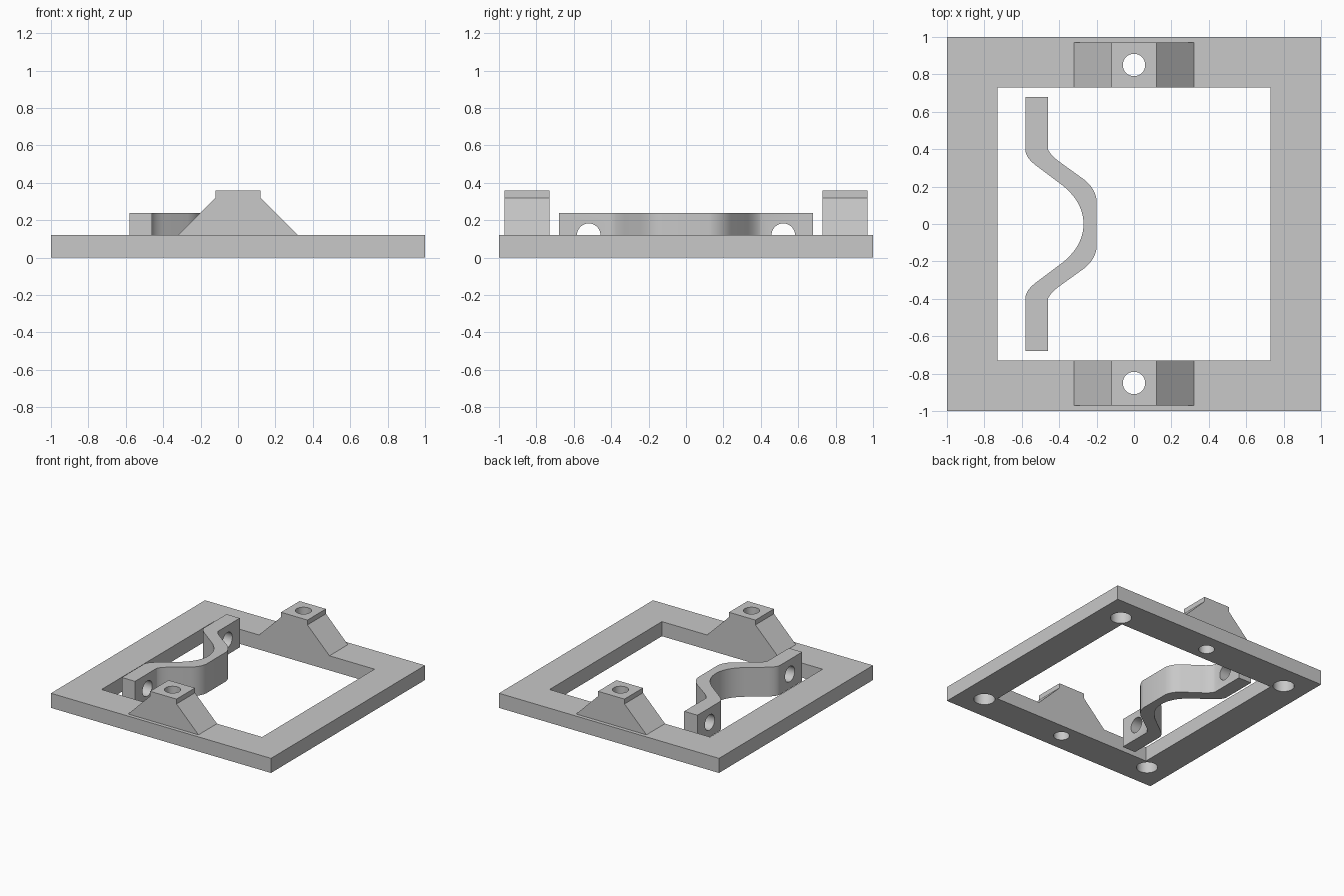
import bpy, bmesh
from mathutils import Vector
from math import radians, pi

default = bpy.data.objects.get("Cube")
if default:
    bpy.data.objects.remove(default, do_unlink=True)

grey = bpy.data.materials.new("plain_grey")
grey.use_nodes = True
grey.diffuse_color = (0.58, 0.58, 0.58, 1)
grey.node_tree.nodes["Principled BSDF"].inputs["Base Color"].default_value = grey.diffuse_color


def prism(name, points, offset):
    """Extrude a closed outline along an offset vector."""
    bm = bmesh.new()
    face = bm.faces.new([bm.verts.new(p) for p in points])
    grown = bmesh.ops.extrude_face_region(bm, geom=[face])["geom"]
    bmesh.ops.translate(bm, vec=offset,
                        verts=[g for g in grown if isinstance(g, bmesh.types.BMVert)])
    bmesh.ops.recalc_face_normals(bm, faces=bm.faces)
    mesh = bpy.data.meshes.new(name)
    bm.to_mesh(mesh)
    bm.free()
    mesh.materials.append(grey)
    obj = bpy.data.objects.new(name, mesh)
    bpy.context.collection.objects.link(obj)
    return obj


def square(half, z):
    return [(-half, -half, z), (half, -half, z), (half, half, z), (-half, half, z)]


def cylinder(radius, depth, location, rotation=(0, 0, 0)):
    bpy.ops.mesh.primitive_cylinder_add(vertices=48, radius=radius, depth=depth,
                                        location=location, rotation=rotation)
    obj = bpy.context.object
    obj.data.materials.append(grey)
    return obj


def select(obj):
    bpy.ops.object.select_all(action='DESELECT')
    obj.select_set(True)
    bpy.context.view_layer.objects.active = obj


def cut(obj, cutter):
    """Subtract the cutter from the object and discard it."""
    cutter.hide_render = True
    mod = obj.modifiers.new("cut", 'BOOLEAN')
    mod.operation = 'DIFFERENCE'
    mod.solver = 'EXACT'
    mod.object = cutter
    select(obj)
    bpy.ops.object.modifier_apply(modifier=mod.name)
    bpy.data.objects.remove(cutter, do_unlink=True)


def smooth(obj):
    select(obj)
    bpy.ops.object.shade_smooth_by_angle(angle=radians(30))


def arc(a, control, b, steps=12):
    """Points on a quadratic curve from a to b."""
    a, control, b = Vector(a), Vector(control), Vector(b)
    ts = [i / steps for i in range(steps + 1)]
    return [a * (1 - t) ** 2 + control * 2 * t * (1 - t) + b * t * t for t in ts]


# Square base frame with an open middle
frame = prism("base_frame", square(1, 0), (0, 0, 0.12))
cut(frame, prism("opening", square(0.73, -0.1), (0, 0, 0.4)))

# Blind corner sockets in the underside
for sx in (-1, 1):
    for sy in (-1, 1):
        cut(frame, cylinder(0.08, 0.2, (0.8 * sx, 0.8 * sy, 0)))

# Two tapered pedestals, each drilled right through the frame
half_outline = [(0.32, 0.12), (0.12, 0.32), (0.12, 0.36)]
outline = half_outline + [(-x, z) for x, z in reversed(half_outline)]
for name, side in (("front_pedestal", -1), ("back_pedestal", 1)):
    pedestal = prism(name, [(x, 0.73 * side, z) for x, z in outline], (0, 0.24 * side, 0))
    for part in (pedestal, frame):
        cut(part, cylinder(0.06, 1, (0, 0.85 * side, 0.2)))
    smooth(pedestal)
smooth(frame)

# Curved clamp bar: half outline from the flat nose round the end to the hollow
half = [Vector(p) for p in ((-0.46, 0.68), (-0.58, 0.68))]
nose = arc((-0.2, 0.13), (-0.21, 0.195), (-0.27, 0.24))
outer_bend = arc((-0.395, 0.33), (-0.445, 0.365), (-0.46, 0.4))
inner_bend = arc((-0.58, 0.39), (-0.575, 0.35), (-0.52, 0.31))
hollow = arc((-0.4, 0.22), (-0.27, 0.125), (-0.27, 0))
half = nose + outer_bend + half + inner_bend + hollow
mirrored = [Vector((p.x, -p.y)) for p in reversed(half[:-1])]
bar = prism("clamp_bar", [(p.x, p.y, 0) for p in half + mirrored], (0, 0, 0.24))

# Bolt holes through the bar ends
for side in (-1, 1):
    cut(bar, cylinder(0.063, 0.4, (-0.52, 0.52 * side, 0.12), (0, pi / 2, 0)))
smooth(bar)
